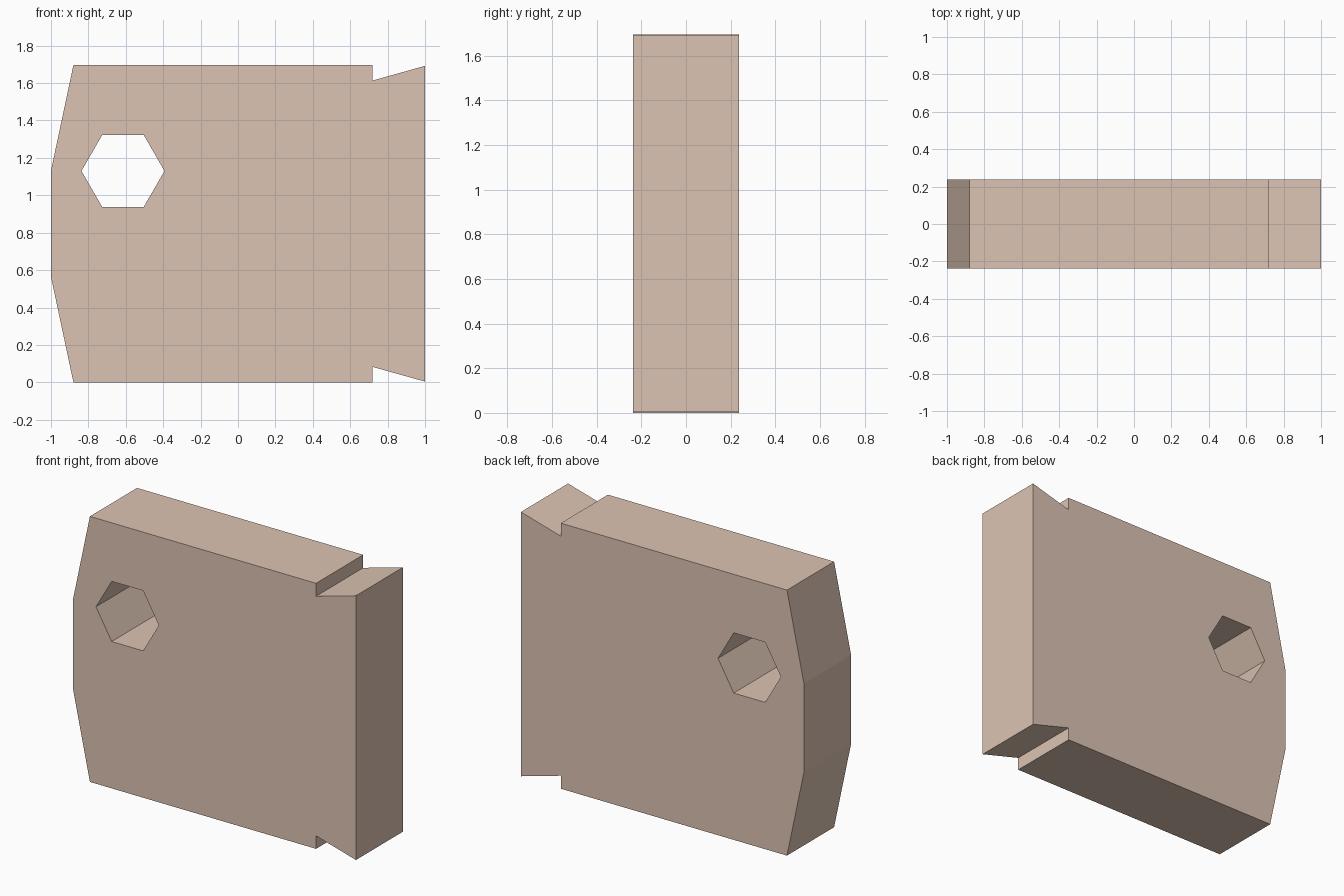
import bpy, bmesh
from math import cos, sin, pi

if "Cube" in bpy.data.objects:
    bpy.data.objects.remove(bpy.data.objects["Cube"])

HALF_DEPTH = 0.238
MID = 0.848  # half of the height, mirror line of the outline

# Lower half of the outline (x, z), mirrored to make the upper half
lower = [(-1, 0.565), (-0.88, 0), (0.718, 0), (0.718, 0.083), (1, 0.004)]
outline = lower + [(x, 2 * MID - z) for x, z in reversed(lower)]

# Hexagonal through hole
hole = [(-0.615 + 0.222 * cos(i * pi / 3), 1.13 + 0.222 * sin(i * pi / 3))
        for i in range(6)]


def add_loop(bm, points):
    verts = [bm.verts.new((x, -HALF_DEPTH, z)) for x, z in points]
    return [bm.edges.new((v, verts[(i + 1) % len(verts)]))
            for i, v in enumerate(verts)]


# Fill the front face around the hole, then extrude it through the thickness
bm = bmesh.new()
edges = add_loop(bm, outline) + add_loop(bm, hole)
bmesh.ops.triangle_fill(bm, edges=edges, use_beauty=True, normal=(0, -1, 0))
result = bmesh.ops.extrude_face_region(bm, geom=bm.faces[:], use_keep_orig=True)
back = [g for g in result["geom"] if isinstance(g, bmesh.types.BMVert)]
bmesh.ops.translate(bm, verts=back, vec=(0, 2 * HALF_DEPTH, 0))
bmesh.ops.recalc_face_normals(bm, faces=bm.faces[:])

mesh = bpy.data.meshes.new("notched_plate")
bm.to_mesh(mesh)
bm.free()
plate = bpy.data.objects.new("notched_plate", mesh)
bpy.context.collection.objects.link(plate)

# Tan finish
tan = bpy.data.materials.new("tan")
tan.diffuse_color = (0.72, 0.55, 0.45, 1)
tan.use_nodes = True
tan.node_tree.nodes["Principled BSDF"].inputs["Base Color"].default_value = tan.diffuse_color
mesh.materials.append(tan)
